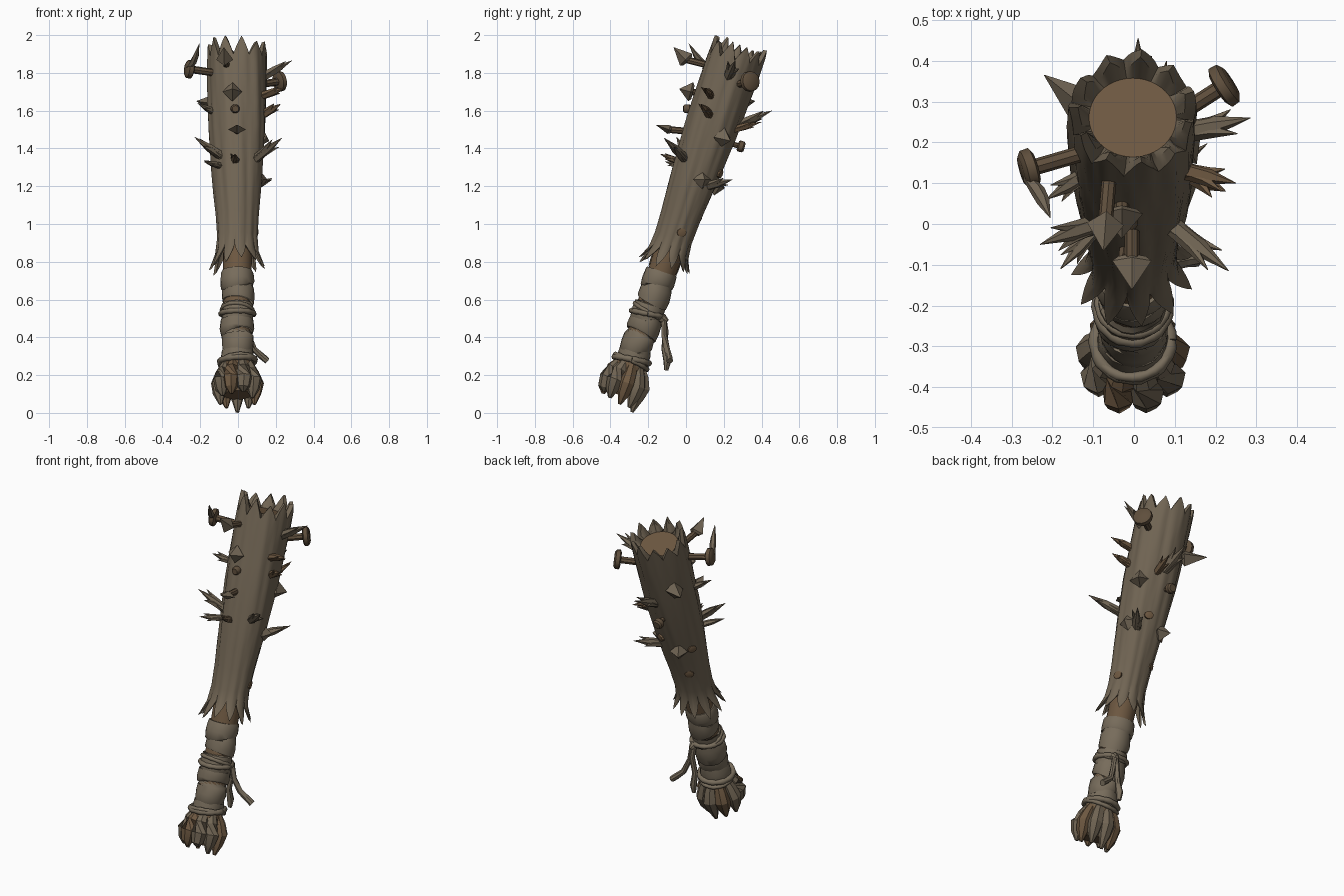
import bpy, bmesh, math, random
from mathutils import Matrix, Vector

if "Cube" in bpy.data.objects:
    bpy.data.objects.remove(bpy.data.objects["Cube"])

random.seed(4)
TAU = 2 * math.pi
TILT = Matrix.Translation((-0.003, -0.383, 0)) @ Matrix.Rotation(-math.radians(18.93), 4, 'X')


def mat(name, rgb):
    m = bpy.data.materials.new(name)
    m.diffuse_color = (*rgb, 1)
    m.use_nodes = True
    m.node_tree.nodes["Principled BSDF"].inputs["Base Color"].default_value = m.diffuse_color
    return m


BARK = mat("grey brown bark", (0.165, 0.130, 0.088))
WOOD = mat("inner brown wood", (0.155, 0.098, 0.053))
WRAP = mat("cloth wrap", (0.185, 0.150, 0.105))
RUST = mat("rusty nail", (0.115, 0.078, 0.046))
IRON = mat("worn iron", (0.170, 0.134, 0.092))


def loc(x, v, s):
    """Club space (s runs along the shaft) to world space."""
    return TILT @ Vector((x, v, s))


def finish(name, bm, mats, angle=35):
    bmesh.ops.recalc_face_normals(bm, faces=bm.faces)
    me = bpy.data.meshes.new(name)
    bm.to_mesh(me)
    bm.free()
    ob = bpy.data.objects.new(name, me)
    bpy.context.collection.objects.link(ob)
    for m in mats:
        me.materials.append(m)
    bpy.ops.object.select_all(action='DESELECT')
    ob.select_set(True)
    bpy.context.view_layer.objects.active = ob
    bpy.ops.object.shade_smooth_by_angle(angle=math.radians(angle))
    return ob


def bridge(bm, rings):
    """Skin a list of vertex rings and cap both ends."""
    n = len(rings[0])
    for a, b in zip(rings, rings[1:]):
        for i in range(n):
            j = (i + 1) % n
            bm.faces.new((a[i], a[j], b[j], b[i]))
    return [bm.faces.new(rings[0]), bm.faces.new(rings[-1])]


def add_tube(bm, pts, radii, sides=8, flat=1.0, wobble=0.0):
    pts = [Vector(p) for p in pts]
    rings = []
    for k, (p, r) in enumerate(zip(pts, radii)):
        t = (pts[min(k + 1, len(pts) - 1)] - pts[max(k - 1, 0)]).normalized()
        ref = Vector((0, 0, 1)) if abs(t.z) < 0.85 else Vector((1, 0, 0))
        a = t.cross(ref).normalized()
        b = a.cross(t)
        r = max(r, 0.0008)
        rings.append([bm.verts.new(p + (a * math.cos(TAU * i / sides) + b * flat * math.sin(TAU * i / sides))
                                   * r * (1 + random.uniform(-wobble, wobble))) for i in range(sides)])
    bridge(bm, rings)


def tube(name, pts, radii, m, sides=8, flat=1.0, wobble=0.0, angle=35):
    bm = bmesh.new()
    add_tube(bm, pts, radii, sides, flat, wobble)
    return finish(name, bm, [m], angle)


# ---- main bark shell with jagged rims ----
TEETH, PER = 11, 8
N = TEETH * PER
top_h = [random.uniform(0.07, 0.115) for _ in range(TEETH)]
low_h = [random.uniform(0.08, 0.12) for _ in range(TEETH)]


def tooth(i, shift=0):
    f = ((i + shift) % PER) / PER
    return (1 - abs(2 * f - 1)) ** 0.85


def radius(s):
    prof = [(0.9, 0.098), (1.1, 0.108), (1.3, 0.126), (1.6, 0.145), (1.9, 0.151), (2.2, 0.153)]
    for (a, ra), (b, rb) in zip(prof, prof[1:]):
        if s <= b:
            return ra + (rb - ra) * max(0, (s - a) / (b - a))
    return prof[-1][1]


def row(bm, fn):
    out = []
    for i in range(N):
        a = TAU * i / N
        r, s = fn(i, a)
        out.append(bm.verts.new(loc(r * 1.03 * math.cos(a), r * 0.98 * math.sin(a), s)))
    return out


def rim_top(i):
    return 1.975 + top_h[i // PER] * tooth(i) + 0.015 * math.sin(TAU * i / N)


def rim_low(i):
    return 0.91 - low_h[i // PER] * tooth(i)


def groove(i, a, s):
    return 1 + 0.035 * (tooth(i) - 0.5) + 0.025 * math.sin(5 * a + 3 * s) + 0.012 * math.sin(17 * a + 9 * s)


bm = bmesh.new()
rows = [row(bm, lambda i, a: (0.075, 1.0)),
        row(bm, lambda i, a: (0.085 + 0.045 * tooth(i), rim_low(i) + 0.012)),
        row(bm, lambda i, a: (0.101 + 0.046 * tooth(i), rim_low(i))),
        row(bm, lambda i, a: (0.100 + 0.015 * tooth(i), 0.93 - 0.045 * tooth(i)))]
for s in (0.98, 1.1, 1.22, 1.34, 1.46, 1.58, 1.7, 1.82, 1.92):
    rows.append(row(bm, lambda i, a: (radius(s) * groove(i, a, s), s)))
rows += [row(bm, lambda i, a: (radius(2) * groove(i, a, 2.0) * (1 - 0.03 * tooth(i)), rim_top(i))),
         row(bm, lambda i, a: (0.120 + 0.010 * tooth(i), rim_top(i) - 0.004)),
         row(bm, lambda i, a: (0.104, 1.955 + 0.03))]
caps = bridge(bm, rows)
caps[1].material_index = 1
finish("bark_shell", bm, [BARK, WOOD], 32)

# ---- handle core and cloth wrapping ----
tube("handle_core", [loc(0, 0, s) for s in (0.12, 0.4, 0.75, 1.02)], [0.08, 0.07, 0.074, 0.08], WOOD, 20)
path, rad = [], []
for k in range(6):
    s = 0.265 + k * 0.088
    for ds, r in ((0.0, 0.083), (0.03, 0.087), (0.075, 0.084), (0.086, 0.079)):
        path.append(loc(0.003 * math.sin(k * 2), 0.003 * math.cos(k * 3), s + ds))
        rad.append(r + 0.003 * math.sin(k * 4))
tube("handle_wrap", path, rad, WRAP, 20, wobble=0.025, angle=50)


def rope_ring(name, s, r, thick, tilt, phase):
    pts = [loc(r * math.cos(a), r * math.sin(a), s + tilt * math.sin(a + phase))
           for a in [TAU * k / 32 for k in range(33)]]
    tube(name, pts, [thick * (1 + 0.12 * math.sin(k * 2.1)) for k in range(33)], WRAP, 8, angle=60)


rope_ring("lower_rope", 0.295, 0.092, 0.016, 0.014, 0.4)
rope_ring("lower_rope_second", 0.285, 0.094, 0.012, 0.014, 2.5)
rope_ring("upper_rope", 0.555, 0.087, 0.014, 0.012, 0.0)
rope_ring("upper_rope_second", 0.57, 0.083, 0.011, 0.018, 3.5)
tube("rope_knot", [(0.03, -0.15, 0.50), (0.035, -0.12, 0.50), (0.04, -0.10, 0.485)], [0.015, 0.026, 0.012], WRAP)
tube("rope_tail_long", [(0.03, -0.12, 0.50), (0.035, -0.108, 0.43), (0.02, -0.115, 0.34), (0.02, -0.10, 0.27),
                        (0.02, -0.105, 0.225)], [0.016, 0.017, 0.016, 0.02, 0.012], WRAP, wobble=0.1)
tube("rope_tail_side", [(0.04, -0.115, 0.50), (0.055, -0.115, 0.41), (0.085, -0.10, 0.335), (0.125, -0.09, 0.30),
                        (0.155, -0.085, 0.275)], [0.014, 0.015, 0.016, 0.017, 0.018], WRAP, wobble=0.1)

# ---- root-like claws forming the pommel ----
for k in range(9):
    a = TAU * (k + 0.25) / 9
    c, sn = math.cos(a), math.sin(a)
    drop = 0.035 + 0.045 * (1 - sn) / 2 + 0.012 * (k % 2)
    shape = ((0.060, 0.275), (0.083, 0.225), (0.100, 0.170), (0.096, 0.115), (0.090, drop))
    tube("pommel_claw", [loc(r * c, r * sn, s) for r, s in shape],
         [0.024, 0.035, 0.043, 0.034, 0.009], BARK if k % 3 else WOOD, 7, wobble=0.08, angle=28)
tube("pommel_core", [loc(0, 0, 0.10), loc(0, 0, 0.18), loc(0, 0, 0.28)], [0.075, 0.095, 0.084], WOOD, 16)


def splinter(base, tip, r=0.026, m=BARK):
    """Broken branch stub ending in three uneven prongs."""
    b, t = Vector(base), Vector(tip)
    d = t - b
    side = d.cross(Vector((0, 0, 1))).normalized()
    up = side.cross(d).normalized()
    bm = bmesh.new()
    b0 = b - d * 0.3
    add_tube(bm, [b0, b + d * 0.45, t], [r, r * 0.8, 0.001], 6, wobble=0.1)
    for o, f in ((side + up * 0.5, 0.8), (up * -0.6 - side, 0.68)):
        add_tube(bm, [b0, b + d * 0.4 + o * r * 0.4, b + d * f + o * r * 1.1], [r * 0.8, r * 0.6, 0.001], 5)
    finish("splinter", bm, [m], 28)


def nail(base, head, r=0.05, shaft=0.02):
    """Nail with a thick round head."""
    b, h = Vector(base), Vector(head)
    d = (h - b).normalized()
    tube("nail_shaft", [b - d * 0.05, h], [shaft, shaft], RUST, 8)
    tube("nail_head", [h - d * 0.019, h - d * 0.012, h + d * 0.010, h + d * 0.019],
         [r * 0.75, r, r * 0.97, r * 0.7], RUST, 12)


def spike(base, neck, tip, r=0.045, flat=1.0, shaft=0.018):
    """Four-sided iron point on a short shaft."""
    b, k, t = Vector(base), Vector(neck), Vector(tip)
    tube("spike_shaft", [b, k], [shaft, shaft], RUST, 8)
    d = (t - k).normalized()
    tube("spike_point", [k - d * 0.012, k, t], [r * 0.7, r, 0.001], IRON, 4, flat)


# ---- big nails; the left one carries a thin bent sliver ----
nail((-0.12, 0.175, 1.80), (-0.258, 0.135, 1.82))
tube("bent_sliver", [(-0.262, 0.115, 1.83), (-0.235, 0.08, 1.86), (-0.222, 0.055, 1.89), (-0.205, 0.015, 1.955)],
     [0.012, 0.018, 0.016, 0.001], IRON, 6)
nail((0.12, 0.275, 1.74), (0.222, 0.34, 1.755), 0.055)
nail((-0.02, 0.22, 1.43), (-0.02, 0.292, 1.41), 0.03, 0.014)
nail((-0.02, 0.06, 1.61), (-0.015, 0.005, 1.61), 0.024, 0.016)

# ---- four-sided spikes ----
spike((-0.06, 0.12, 1.84), (-0.07, 0.0, 1.87), (-0.075, -0.065, 1.935), 0.045)
spike((-0.03, 0.09, 1.69), (-0.03, 0.025, 1.70), (-0.03, -0.035, 1.715), 0.052)
spike((-0.005, 0.02, 1.49), (-0.005, -0.09, 1.50), (-0.005, -0.16, 1.525), 0.048, 0.5)
spike((0.08, 0.17, 1.46), (0.115, 0.19, 1.46), (0.165, 0.235, 1.44), 0.058)
spike((0.06, 0.05, 1.24), (0.115, 0.085, 1.235), (0.155, 0.10, 1.235), 0.05)
spike((-0.08, 0.22, 1.64), (-0.12, 0.285, 1.64), (-0.22, 0.365, 1.65), 0.05)
spike((-0.03, 0.10, 1.20), (-0.06, 0.155, 1.20), (-0.09, 0.205, 1.19), 0.05)

# ---- splintered branch stubs: base, tip, thickness ----
for b, t, r, m in (
        ((0.10, -0.01, 1.35), (0.232, -0.115, 1.455), 0.027, BARK),
        ((-0.09, 0.0, 1.36), (-0.23, -0.05, 1.46), 0.027, BARK),
        ((-0.10, -0.02, 1.31), (-0.18, -0.11, 1.33), 0.020, BARK),
        ((-0.015, -0.04, 1.33), (-0.015, -0.135, 1.37), 0.022, RUST),
        ((0.13, 0.225, 1.78), (0.285, 0.26, 1.865), 0.028, BARK),
        ((0.14, 0.12, 1.585), (0.225, 0.08, 1.635), 0.025, WOOD),
        ((0.13, 0.13, 1.68), (0.25, 0.10, 1.72), 0.025, WOOD),
        ((0.07, 0.11, 1.20), (0.18, 0.245, 1.235), 0.027, BARK),
        ((-0.12, 0.12, 1.59), (-0.215, 0.06, 1.64), 0.022, BARK),
        ((0.01, 0.27, 1.52), (0.01, 0.455, 1.60), 0.030, BARK),
        ((0.05, 0.25, 1.50), (0.08, 0.40, 1.54), 0.022, WOOD)):
    splinter(b, t, r, m)

# ---- flat knots on the shaft sides ----
for a, s in ((0.3, 1.02), (2.2, 1.12), (1.2, 1.38), (2.6, 1.3)):
    r = radius(s)
    tube("wood_knot", [loc(f * r * math.cos(a), f * r * math.sin(a), s) for f in (0.9, 1.05, 1.07)],
         [0.026, 0.026, 0.018], WOOD, 10, 0.85)
